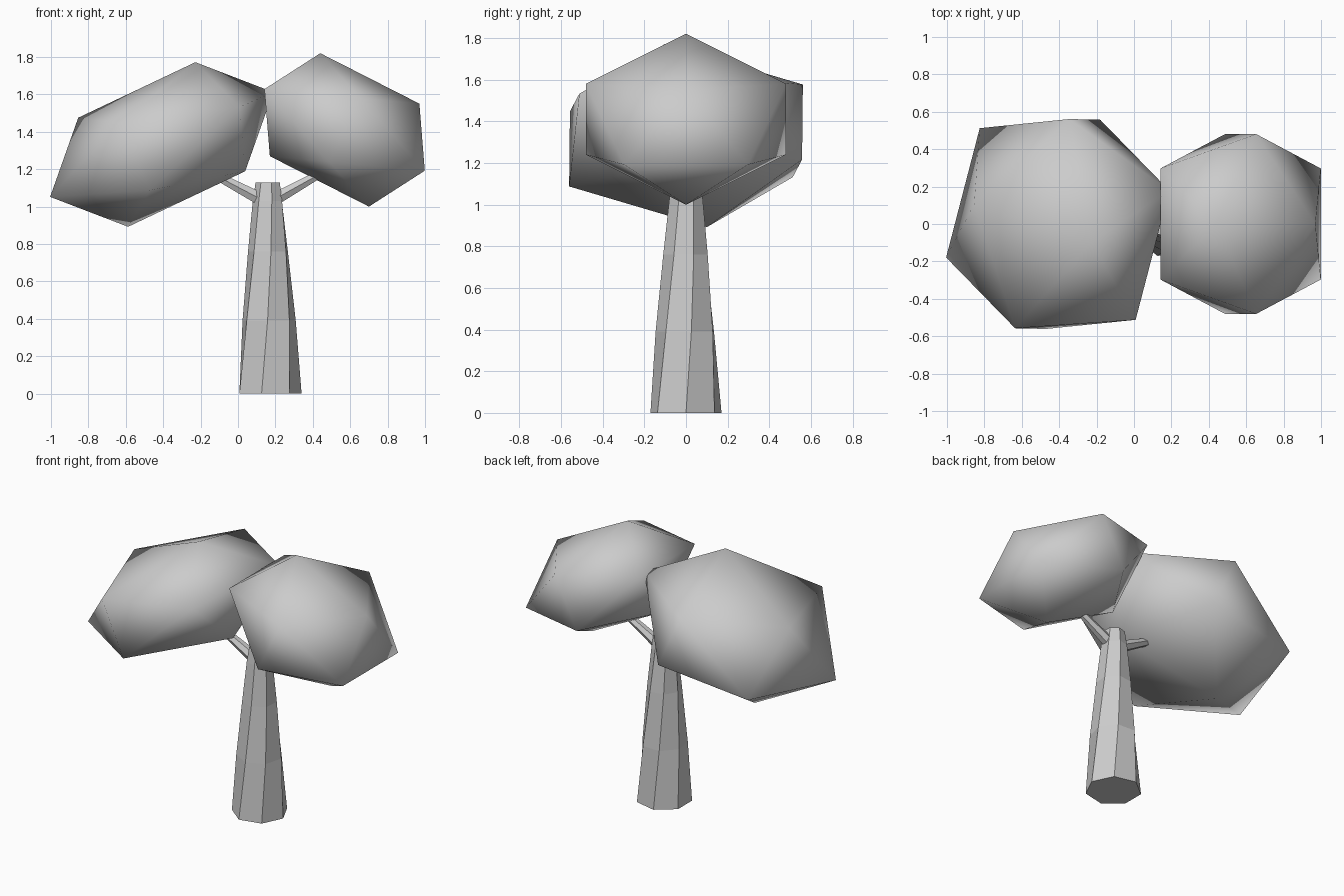
import bpy, bmesh
from math import sin, cos, pi, radians
from mathutils import Matrix, Vector

if "Cube" in bpy.data.objects:
    bpy.data.objects.remove(bpy.data.objects["Cube"])


def finish(name, bm, smooth):
    bmesh.ops.recalc_face_normals(bm, faces=bm.faces)
    mesh = bpy.data.meshes.new(name)
    bm.to_mesh(mesh)
    bm.free()
    for p in mesh.polygons:
        p.use_smooth = smooth
    obj = bpy.data.objects.new(name, mesh)
    bpy.context.collection.objects.link(obj)
    return obj


def foliage(name, centre, ax, ay, az):
    """Twelve-cornered blob stretched along three slanted axes."""
    bm = bmesh.new()
    verts = [(0, 0, 1)] + [(0.8944 * cos(k * 2 * pi / 5), 0.8944 * sin(k * 2 * pi / 5), 0.4472)
                           for k in range(5)]
    verts += [(-x, -y, -z) for x, y, z in verts]
    stretch = Matrix((ax, ay, az)).transposed()
    for v in verts:
        bm.verts.new(stretch @ Vector(v) + Vector(centre))
    bmesh.ops.convex_hull(bm, input=bm.verts)
    return finish(name, bm, True)


def tube(name, sides, stations, twist=0):
    """Faceted tube through stations of (centre, radius), twisting as it rises."""
    bm = bmesh.new()
    way = Vector(stations[-1][0]) - Vector(stations[0][0])
    vertical = abs(way.x) < 0.05
    tilt = Matrix.Identity(3) if vertical else way.to_track_quat('Z', 'Y').to_matrix()
    rings = []
    for centre, r in stations:
        ring = []
        for k in range(sides):
            a = 2 * pi * k / sides + radians(twist) * centre[2]
            ring.append(bm.verts.new(Vector(centre) + tilt @ Vector((r * cos(a), r * sin(a), 0))))
        rings.append(ring)
    for lo, hi in zip(rings, rings[1:]):
        for k in range(sides):
            n = (k + 1) % sides
            bm.faces.new((lo[k], lo[n], hi[n], hi[k]))
    bm.faces.new(rings[0])
    bm.faces.new(rings[-1])
    return finish(name, bm, False)


# trunk: seven-sided, tapered and slightly twisted
tube("trunk", 7, [((0.165, 0, 0), 0.175), ((0.165, 0, 0.39), 0.146),
                  ((0.163, 0, 0.76), 0.110), ((0.161, 0, 1.03), 0.082),
                  ((0.161, 0, 1.13), 0.067)], twist=26)

# branches reaching up into the foliage
for name, tip in (("left_branch", (-0.22, 0, 1.22)), ("right_branch", (0.52, 0, 1.22))):
    tube(name, 6, [((0.16, 0, 1.02), 0.042), (tip, 0.018)])

# foliage clumps
foliage("right_foliage", (0.57, 0, 1.41),
        (0.512, 0, -0.048), (0, 0.565, 0), (-0.13, 0, 0.41))
foliage("left_foliage", (-0.408, 0, 1.332),
        (0.577, 0.25, 0.093), (-0.208, 0.631, 0.026), (0.18, -0.10, 0.44))
